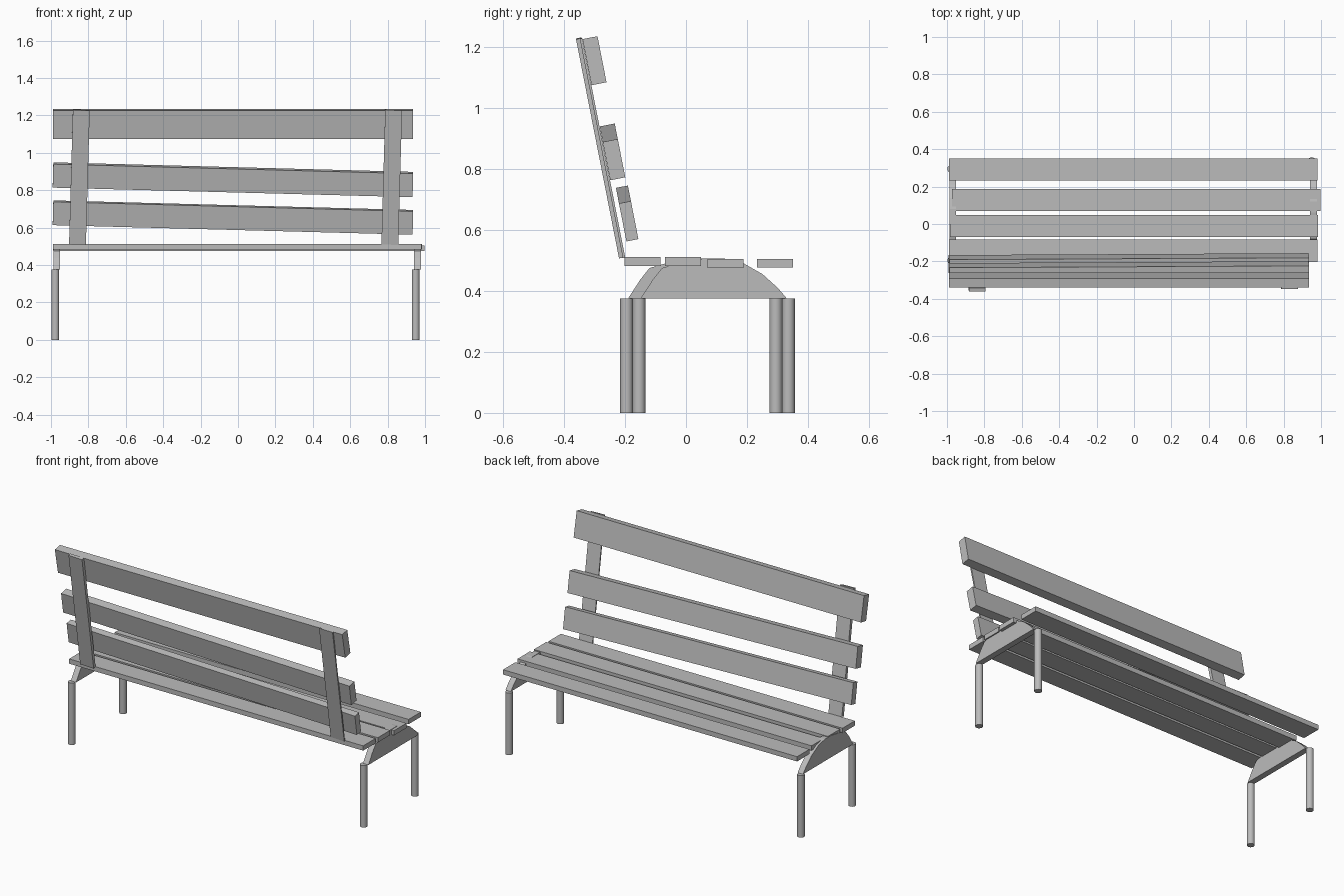
import bpy, bmesh
from math import radians
from mathutils import Matrix

cube = bpy.data.objects.get("Cube")
if cube:
    bpy.data.objects.remove(cube, do_unlink=True)

grey = bpy.data.materials.new("plain grey")
grey.use_nodes = True
grey.diffuse_color = (0.5, 0.5, 0.5, 1)
grey.node_tree.nodes["Principled BSDF"].inputs["Base Color"].default_value = (0.5, 0.5, 0.5, 1)

LEAN = radians(11.1)


def finish(name, bm):
    bmesh.ops.recalc_face_normals(bm, faces=bm.faces)
    mesh = bpy.data.meshes.new(name)
    bm.to_mesh(mesh)
    bm.free()
    mesh.materials.append(grey)
    obj = bpy.data.objects.new(name, mesh)
    bpy.context.collection.objects.link(obj)
    return obj


def plank(name, center, size, lean=0.0, roll=0.0):
    """Box leaned about x after a small roll in its own plane."""
    bm = bmesh.new()
    matrix = (Matrix.Translation(center) @ Matrix.Rotation(lean, 4, 'X')
              @ Matrix.Rotation(roll, 4, 'Y') @ Matrix.Diagonal((*size, 1)))
    bmesh.ops.create_cube(bm, size=1, matrix=matrix)
    return finish(name, bm)


def leg(name, x, y, height=0.375):
    bm = bmesh.new()
    bmesh.ops.create_cone(bm, cap_ends=True, segments=20, radius1=0.021, radius2=0.021,
                          depth=height, matrix=Matrix.Translation((x, y, height / 2)))
    obj = finish(name, bm)
    bpy.ops.object.select_all(action='DESELECT')
    obj.select_set(True)
    bpy.context.view_layer.objects.active = obj
    bpy.ops.object.shade_smooth_by_angle(angle=radians(40))


def end_plate(name, x, y, thickness=0.036):
    """Arched plate that carries the seat slats."""
    profile = [(-0.24, 0.375), (-0.20, 0.437), (-0.17, 0.475), (-0.10, 0.495), (-0.03, 0.507),
               (0.03, 0.507), (0.09, 0.495), (0.16, 0.455), (0.21, 0.41), (0.24, 0.375)]
    bm = bmesh.new()
    face = bm.faces.new([bm.verts.new((x - thickness / 2, y + py, pz)) for py, pz in profile])
    new = bmesh.ops.extrude_face_region(bm, geom=[face])["geom"]
    bmesh.ops.translate(bm, vec=(thickness, 0, 0),
                        verts=[v for v in new if isinstance(v, bmesh.types.BMVert)])
    finish(name, bm)


# Seat slats: name, centre x, centre y, centre z
for name, x, y, z in [("rear", -0.005, -0.143, 0.497), ("middle_rear", 0.0, -0.01, 0.497),
                      ("middle_front", 0.012, 0.129, 0.490), ("front", -0.005, 0.292, 0.491)]:
    plank("seat_slat_" + name, (x, y, z), (1.97, 0.118, 0.029))

# Backrest boards, the lower two slightly askew
for name, y, z, depth, height, roll in [("top", -0.300, 1.155, 0.050, 0.154, 0.0),
                                        ("middle", -0.241, 0.856, 0.050, 0.128, 0.027),
                                        ("lower", -0.193, 0.654, 0.040, 0.127, 0.027)]:
    plank("back_board_" + name, (-0.027, y, z), (1.925, depth, height), LEAN, roll)

# Backrest supports, behind the boards
plank("back_support_right", (-0.848, -0.281, 0.869), (0.09, 0.019, 0.733), LEAN, 0.028)
plank("back_support_left", (0.822, -0.274, 0.869), (0.09, 0.008, 0.733), LEAN, 0.028)

# Legs and arched end plates
for side, leg_x, plate_x, y in [("right", -0.977, -0.969, 0.050), ("left", 0.950, 0.960, 0.091)]:
    end_plate("end_plate_" + side, plate_x, y)
    leg("rear_leg_" + side, leg_x, y - 0.245)
    leg("front_leg_" + side, leg_x, y + 0.245)
